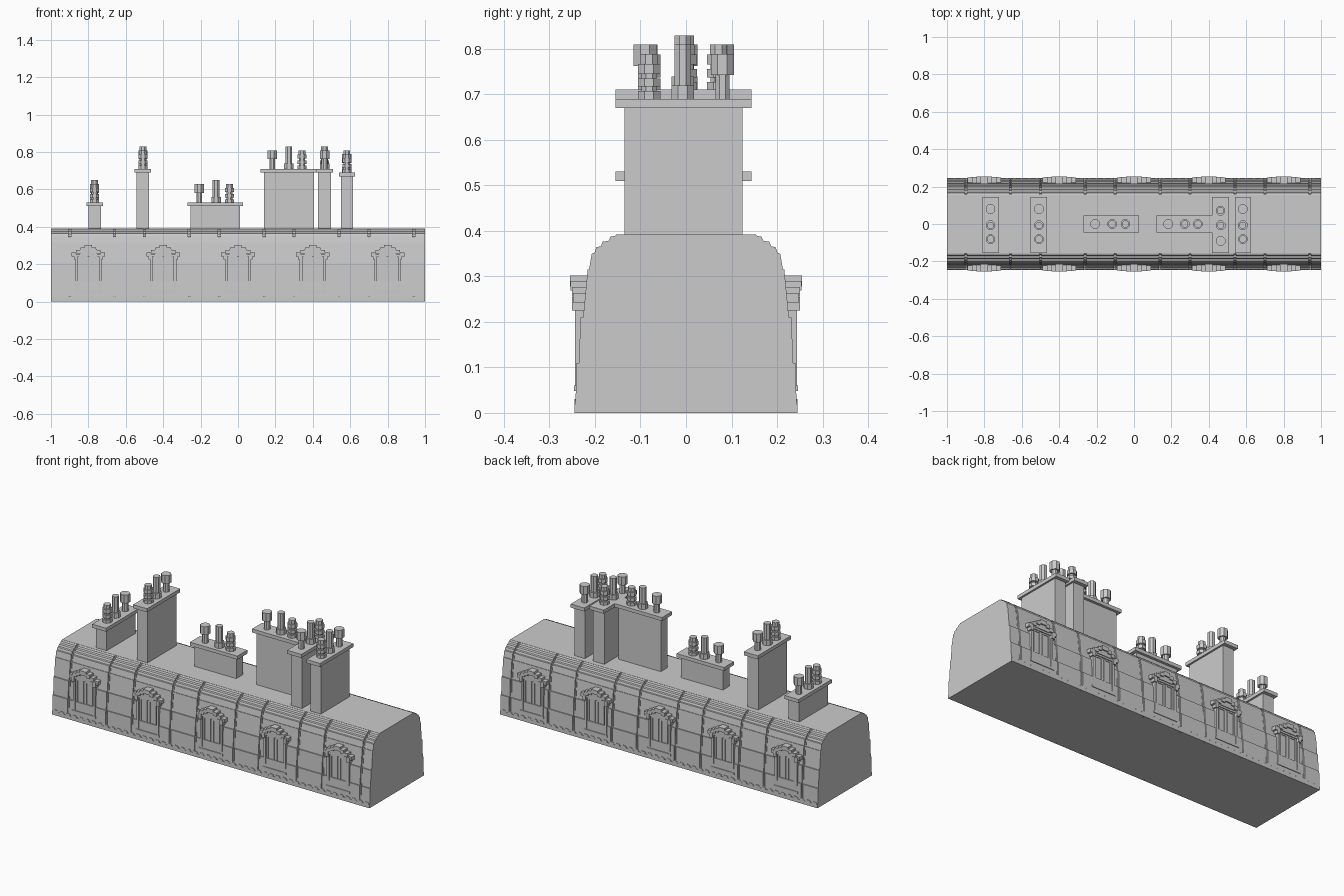
import bpy, bmesh, math
from mathutils import Matrix, Vector

if "Cube" in bpy.data.objects:
    bpy.data.objects.remove(bpy.data.objects["Cube"])


def finish(name, bm):
    bmesh.ops.recalc_face_normals(bm, faces=bm.faces)
    me = bpy.data.meshes.new(name)
    bm.to_mesh(me)
    bm.free()
    ob = bpy.data.objects.new(name, me)
    bpy.context.collection.objects.link(ob)
    return ob


def box(bm, x0, x1, y0, y1, z0, z1):
    c = Vector(((x0 + x1) / 2, (y0 + y1) / 2, (z0 + z1) / 2))
    size = Matrix.Diagonal((abs(x1 - x0), abs(y1 - y0), z1 - z0, 1))
    bmesh.ops.create_cube(bm, size=1, matrix=Matrix.Translation(c) @ size)


def prism(bm, pts, vec):
    f = bm.faces.new([bm.verts.new(p) for p in pts])
    r = bmesh.ops.extrude_face_region(bm, geom=[f])
    vs = [g for g in r['geom'] if isinstance(g, bmesh.types.BMVert)]
    bmesh.ops.translate(bm, vec=vec, verts=vs)
    if f.is_valid and not any(len(e.link_faces) > 2 for e in f.edges):
        e = [e for e in f.edges if len(e.link_faces) < 2]
        if e:
            bm.faces.new(f.verts)


def drum(bm, x, y, z0, z1, r):
    bmesh.ops.create_cone(bm, cap_ends=True, segments=8, radius1=r, radius2=r, depth=z1 - z0,
                          matrix=Matrix.Translation((x, y, (z0 + z1) / 2)) @ Matrix.Rotation(math.pi / 8, 4, 'Z'))


# Mansard: half profile of the lapped sheets with stepped top mouldings
half = [(.243, 0), (.241, .11), (.235, .11), (.232, .21), (.226, .21), (.216, .315), (.213, .315),
        (.207, .35), (.201, .352), (.197, .364), (.187, .366), (.183, .376), (.17, .378),
        (.166, .387), (.156, .389), (.153, .391)]


def section(x, inset=0.0):
    right = [(x, y - inset, z - inset * .5 if z > .33 else z) for y, z in half]
    return right + [(a, -b, c) for a, b, c in reversed(right)]


# Recessed core shows in the seams between sheets
bm = bmesh.new()
prism(bm, section(-.999, .007), (1.998, 0, 0))
finish("roof_core", bm)

# Sheet bays separated by seams beside each window
windows = [-.8, -.4, 0, .4, .8]
seams = sorted([w - .1 for w in windows] + [w + .14 for w in windows])
edges = [-1] + seams + [1]
bm = bmesh.new()
for i, (a, b) in enumerate(zip(edges, edges[1:])):
    x0 = a + (.006 if i else 0)
    x1 = b - (.006 if i < len(seams) else 0)
    prism(bm, section(x0), (x1 - x0, 0, 0))
finish("roof_sheets", bm)

# Flat deck on top
bm = bmesh.new()
box(bm, -1, 1, -.154, .154, .375, .3915)
finish("roof_deck", bm)

# Raised standing rib within each seam
bm = bmesh.new()
for s in seams:
    prism(bm, section(s - .002, .003), (.004, 0, 0))
finish("seam_ribs", bm)

# Toothed flashing along the eaves
bm = bmesh.new()
for s in (-1, 1):
    box(bm, -1, 1, s * .238, s * .2455, 0, .02)
    for i in range(50):
        x = -.98 + i * .04
        prism(bm, [(x + dx, s * .238, z) for dx, z in
                   ((-.014, .019), (.014, .019), (.014, .026), (.008, .031), (-.008, .031), (-.014, .026))],
              (0, s * .0075, 0))
finish("eaves_flashing", bm)

# Dormer windows on front and back
frames, panes, hoods = bmesh.new(), bmesh.new(), bmesh.new()
for s in (-1, 1):
    for w in windows:
        for m in (-1, 1):
            # outer surround, casement stiles and rails
            box(frames, w + m * .056, w + m * .07, s * .2, s * .244, .05, .252)
            box(frames, w + m * .005, w + m * .013, s * .2, s * .239, .063, .245)
            box(frames, w + m * .044, w + m * .05, s * .2, s * .239, .063, .245)
            for z in (.063, .232):
                box(frames, w + m * .013, w + m * .044, s * .2, s * .239, z, z + .012)
            # stepped gable hood
            for a, b, z, d in ((.02, .042, .277, .254), (.042, .066, .264, .251), (.066, .09, .25, .248)):
                box(hoods, w + m * a, w + m * b, s * .205, s * d, z - .008, z + .013)
            box(hoods, w + m * .058, w + m * .078, s * .21, s * .25, .225, .255)
        box(frames, w - .075, w + .075, s * .2, s * .246, .048, .06)
        box(frames, w - .07, w + .07, s * .2, s * .244, .24, .254)
        box(panes, w - .057, w + .057, s * .2, s * .2355, .055, .245)
        box(hoods, w - .02, w + .02, s * .205, s * .255, .278, .302)
        box(hoods, w - .045, w + .045, s * .205, s * .248, .25, .28)
finish("window_frames", frames)
finish("window_panes", panes)
finish("window_hoods", hoods)


# Chimney pots in three kinds
def hooded_pot(bm, x, y, z):
    drum(bm, x, y, z, z + .055, .017)
    drum(bm, x, y, z + .053, z + .1, .027)


def plain_pot(bm, x, y, z):
    drum(bm, x, y, z, z + .03, .027)
    drum(bm, x, y, z + .03, z + .12, .0195)


def ribbed_pot(bm, x, y, z):
    drum(bm, x, y, z, z + .09, .018)
    for a, b in ((.0, .018), (.028, .046), (.056, .078)):
        drum(bm, x, y, z + a, z + b, .0265)
    drum(bm, x, y, z + .078, z + .1, .02)


# Chimney stacks: name, x range, y range, cap top, pot positions (hooded, plain, ribbed)
def cross(x, flip=False):
    ys = (.08, -.007, -.081)
    return [(x, -y - .01 if flip and y != -.007 else y) for y in ys]


stacks = [
    ("end_stack", -.8, -.733, -.135, .124, .53, cross(-.767)),
    ("tall_left_stack", -.543, -.475, -.135, .124, .71, cross(-.508)),
    ("low_middle_stack", -.253, .01, -.03, .03, .53, [(-.207, 0), (-.117, 0), (-.046, 0)]),
    ("long_stack", .138, .405, -.03, .03, .71, [(.183, 0), (.272, 0), (.342, 0)]),
    ("tall_right_stack", .428, .498, -.135, .124, .71, cross(.463, True)),
    ("outer_right_stack", .55, .616, -.135, .124, .69, cross(.582)),
]
for name, x0, x1, y0, y1, top, pots in stacks:
    bm = bmesh.new()
    box(bm, x0, x1, y0, y1, .385, top - .015)
    finish(name, bm)
    bm = bmesh.new()
    e = .02 if y0 < -.1 else .015
    f = .018 if y0 > -.1 else .01
    box(bm, x0 - f, x1 + f, y0 - e, y1 + e, top - .02, top)
    finish(name + "_cap", bm)
    bm = bmesh.new()
    for make, (x, y) in zip((hooded_pot, plain_pot, ribbed_pot), pots):
        make(bm, x, y, top - .001)
    finish(name + "_pots", bm)
